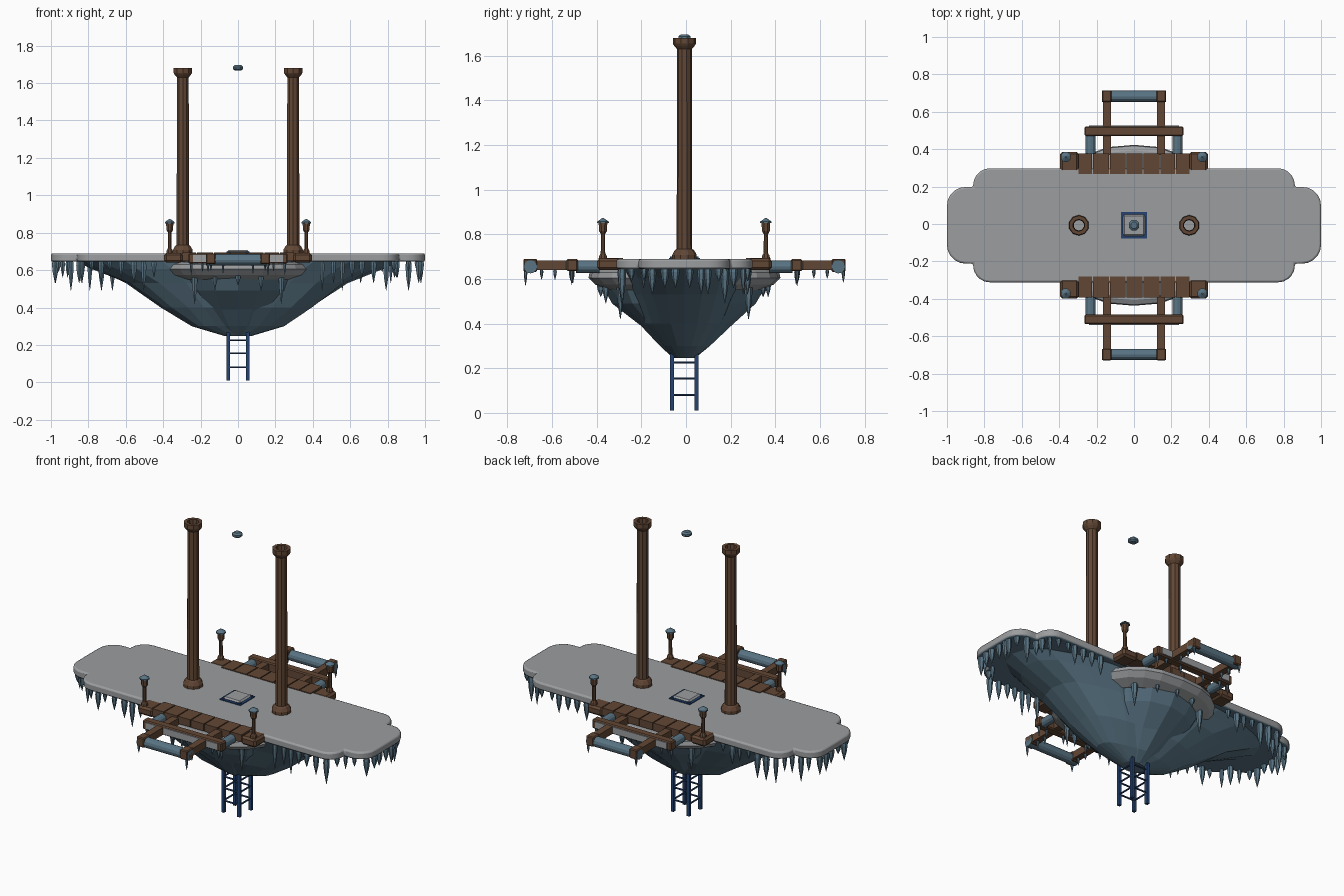
import bpy, bmesh, math, random
from mathutils import Vector

if "Cube" in bpy.data.objects:
    bpy.data.objects.remove(bpy.data.objects["Cube"])

random.seed(4)
CY = -0.007  # the whole platform sits slightly toward the front


def material(name, rgb):
    m = bpy.data.materials.new(name)
    m.diffuse_color = (*rgb, 1)
    m.use_nodes = True
    m.node_tree.nodes["Principled BSDF"].inputs["Base Color"].default_value = m.diffuse_color
    return m


SNOW = material("snow grey", (0.33, 0.34, 0.35))
ICE = material("slate blue", (0.10, 0.175, 0.23))
WOOD = material("brown wood", (0.12, 0.062, 0.035))
NAVY = material("navy metal", (0.018, 0.055, 0.16))


def mesh(name, verts, faces, *mats):
    me = bpy.data.meshes.new(name)
    me.from_pydata([tuple(v) for v in verts], [], faces)
    bm = bmesh.new()
    bm.from_mesh(me)
    bmesh.ops.recalc_face_normals(bm, faces=bm.faces[:])
    bm.to_mesh(me)
    bm.free()
    for m in mats:
        me.materials.append(m)
    ob = bpy.data.objects.new(name, me)
    bpy.context.collection.objects.link(ob)
    return ob


def loft(name, rings, mat, closed=True):
    n = len(rings[0])
    verts = [v for r in rings for v in r]
    faces = [(i * n + j, i * n + (j + 1) % n, (i + 1) * n + (j + 1) % n, (i + 1) * n + j)
             for i in range(len(rings) - 1) for j in range(n)]
    if closed:
        faces += [tuple(range(n)), tuple(range((len(rings) - 1) * n, len(rings) * n))]
    return mesh(name, verts, faces, mat)


def lathe(name, profile, loc, mat, n=10, closed=True):
    rings = [[(loc[0] + r * math.cos(2 * math.pi * (k + .5) / n),
               loc[1] + r * math.sin(2 * math.pi * (k + .5) / n), loc[2] + z)
              for k in range(n)] for r, z in profile]
    return loft(name, rings, mat, closed)


def box(name, x, y, z, mat, bevel=0.0):
    ring = lambda h: [(x[0], y[0], h), (x[1], y[0], h), (x[1], y[1], h), (x[0], y[1], h)]
    ob = loft(name, [ring(z[0]), ring(z[1])], mat)
    if bevel:
        b = ob.modifiers.new("bevel", "BEVEL")
        b.width, b.segments = bevel, 1
    return ob


def rod(name, a, b, r, mat, n=12):
    a, b = Vector(a), Vector(b)
    q = (b - a).to_track_quat('Z', 'Y')
    ring = [q @ Vector((r * math.cos(2 * math.pi * k / n), r * math.sin(2 * math.pi * k / n), 0))
            for k in range(n)]
    return loft(name, [[a + v for v in ring], [b + v for v in ring]], mat)


def oval(a, b, z, n=24, p=2.5, jitter=0.0):
    pts = []
    for k in range(n):
        t = 2 * math.pi * k / n
        c, s = math.cos(t), math.sin(t)
        f = 1 + random.uniform(-jitter, jitter)
        pts.append((a * f * math.copysign(abs(c) ** (2 / p), c),
                    CY + b * f * math.copysign(abs(s) ** (2 / p), s), z))
    return pts


def icicle(x, y, top, length, r):
    q = r * 0.75
    lathe("icicle", [(r * .8, 0), (r, -length * .2), (q, -length * .55), (0.001, -length)],
          (x, y, top), ICE, 6)


# Deck slab: a long rounded rectangle with a narrower rounded lobe at each end
def deck_outline(d=0.0):
    def arc(cx, cy, r):
        return [(cx + (r - d) * math.cos(math.radians(a)),
                 cy + (r - d) * math.sin(math.radians(a))) for a in range(0, 91, 18)]
    q = arc(.90, .105, .10) + [(.86 - d, .205 - d)] + arc(.77, .215, .09)
    left = [(-x, y) for x, y in reversed(q)]
    top = q + left
    return top + [(-x, -y) for x, y in top]


outline = deck_outline()
deck = loft("snow_deck", [[(x, y + CY, z) for x, y in outline] for z in (.645, .69)], SNOW)
deck.data.materials.append(ICE)
for f in deck.data.polygons:
    f.material_index = 1 if f.normal.z < -.5 else 0
bev = deck.modifiers.new("bevel", "BEVEL")
bev.width, bev.segments, bev.limit_method, bev.angle_limit = .014, 2, 'ANGLE', math.radians(60)
bpy.context.view_layer.objects.active = deck
deck.select_set(True)
bpy.ops.object.shade_smooth_by_angle(angle=math.radians(35))
deck.select_set(False)

# Faceted rock hull, long body and broad cross body
hull = [(.87, .285, .648), (.76, .27, .605), (.60, .24, .53), (.40, .18, .40),
        (.25, .10, .30), (.07, .05, .247)]
loft("rock_hull", [oval(a, b, z, 22, 2.3, .035 if .26 < z < .64 else 0) for a, b, z in hull], ICE)
keel = [(.36, .37, .575), (.30, .31, .49), (.21, .20, .39), (.12, .11, .30), (.055, .055, .25)]
loft("rock_keel", [oval(a, b, z, 16, 2.1, .05 if z < .55 else 0) for a, b, z in keel], ICE)

# Lower snow shelf under the side landings
shelf = [(.33, .34, .55), (.385, .40, .575), (.41, .43, .605), (.40, .425, .63), (.37, .40, .643)]
loft("snow_shelf", [oval(a, b, z) for a, b, z in shelf], SNOW)

# Icicles hanging from the deck rim
inner = deck_outline(.022)
carry = 0.0
for (x0, y0), (x1, y1) in zip(inner, inner[1:] + inner[:1]):
    seg = math.hypot(x1 - x0, y1 - y0)
    while carry < seg:
        t = carry / seg
        x, y = x0 + (x1 - x0) * t, y0 + (y1 - y0) * t
        if abs(x) > .42:
            icicle(x, y + CY, .65, random.choice((.06, .09, .12, .16)), random.uniform(.012, .02))
        carry += random.uniform(.045, .07)
    carry -= seg

# Icicles under the shelf
for k in range(18):
    t = 2 * math.pi * (k + .5) / 18
    if abs(math.sin(t)) > .5:
        icicle(.36 * math.cos(t), CY + .375 * math.sin(t), .59,
               random.choice((.07, .10, .17)), random.uniform(.013, .02))

# Tall hollow pillars
for s in (-1, 1):
    lathe("pillar", [(.032, .69), (.055, .69), (.055, .708), (.044, .728), (.035, .735),
                     (.033, 1.63), (.046, 1.645), (.052, 1.655), (.052, 1.68), (.032, 1.68),
                     (.028, 1.62), (.028, .69)], (s * .295, CY, 0), WOOD, 10, False)

# Hatch, floating stone and ladder cage
box("hatch_frame", (-.07, .07), (CY - .07, CY + .07), (.685, .695), NAVY)
box("hatch_cover", (-.058, .058), (CY - .058, CY + .058), (.69, .707), SNOW, .012)
lathe("floating_stone", [(.018, 1.667), (.03, 1.675), (.03, 1.687), (.018, 1.696)],
      (0, CY, 0), ICE, 8)
for sx in (-1, 1):
    for sy in (-1, 1):
        x, y = sx * .053, CY + sy * .055
        box("ladder_post", (x - .009, x + .009), (y - .009, y + .009), (.01, .70), NAVY)
for z in (.08, .155, .225):
    for s in (-1, 1):
        rod("ladder_rung", (-.053, CY + s * .055, z), (.053, CY + s * .055, z), .005, NAVY, 6)
        rod("ladder_rung", (s * .053, CY - .055, z), (s * .053, CY + .055, z), .005, NAVY, 6)

# Side landings, one at the front and one at the back
for s in (-1, 1):
    def span(a, b):
        return tuple(sorted((CY + s * a, CY + s * b)))

    # planks with narrow gaps
    edges = [-.30, -.222, -.132, -.042, .048, .138, .222, .30]
    for a, b in zip(edges, edges[1:]):
        box("plank", (a + .003, b - .003), span(.275, .385), (.65, .695), WOOD)
    # cross beam with a snowy outer face
    box("cross_beam", (-.265, .265), span(.478, .528), (.635, .69), WOOD, .006)
    box("beam_snow", (-.24, .24), span(.528, .534), (.643, .683), SNOW)
    # roller between the arm ends
    rod("roller", (-.17, CY + s * .69, .655), (.17, CY + s * .69, .655), .03, ICE)
    for m in (-1, 1):
        x = m * .145
        box("arm", (x - .021, x + .021), span(.375, .70), (.64, .684), WOOD)
        box("arm_end", (x - .025, x + .025), span(.66, .722), (.632, .69), WOOD, .005)
        # blue strut joining landing to beam
        rod("strut", (m * .232, CY + s * .38, .655), (m * .232, CY + s * .485, .655), .027, ICE)
        # outer end block and its lamp post
        c = m * .345
        box("end_block", (c - .05, c + .05), span(.285, .392), (.64, .692), WOOD, .012)
        p = (m * .365, CY + s * .365, 0)
        lathe("lamp_post", [(.02, .69), (.018, .705), (.011, .715), (.010, .80), (.019, .815),
                            (.021, .85), (.015, .855)], p, WOOD, 8)
        lathe("lamp_cap", [(.028, .85), (.028, .857), (.004, .873)], p, ICE, 8)
        # small icicles under the timber
        for x, y, l in ((.25, .505, .07), (.19, .51, .05), (.145, .64, .045), (.16, .712, .06),
                        (.08, .50, .05), (.145, .58, .04)):
            icicle(m * x, CY + s * y, .64, l * random.uniform(.8, 1.2), .008)
